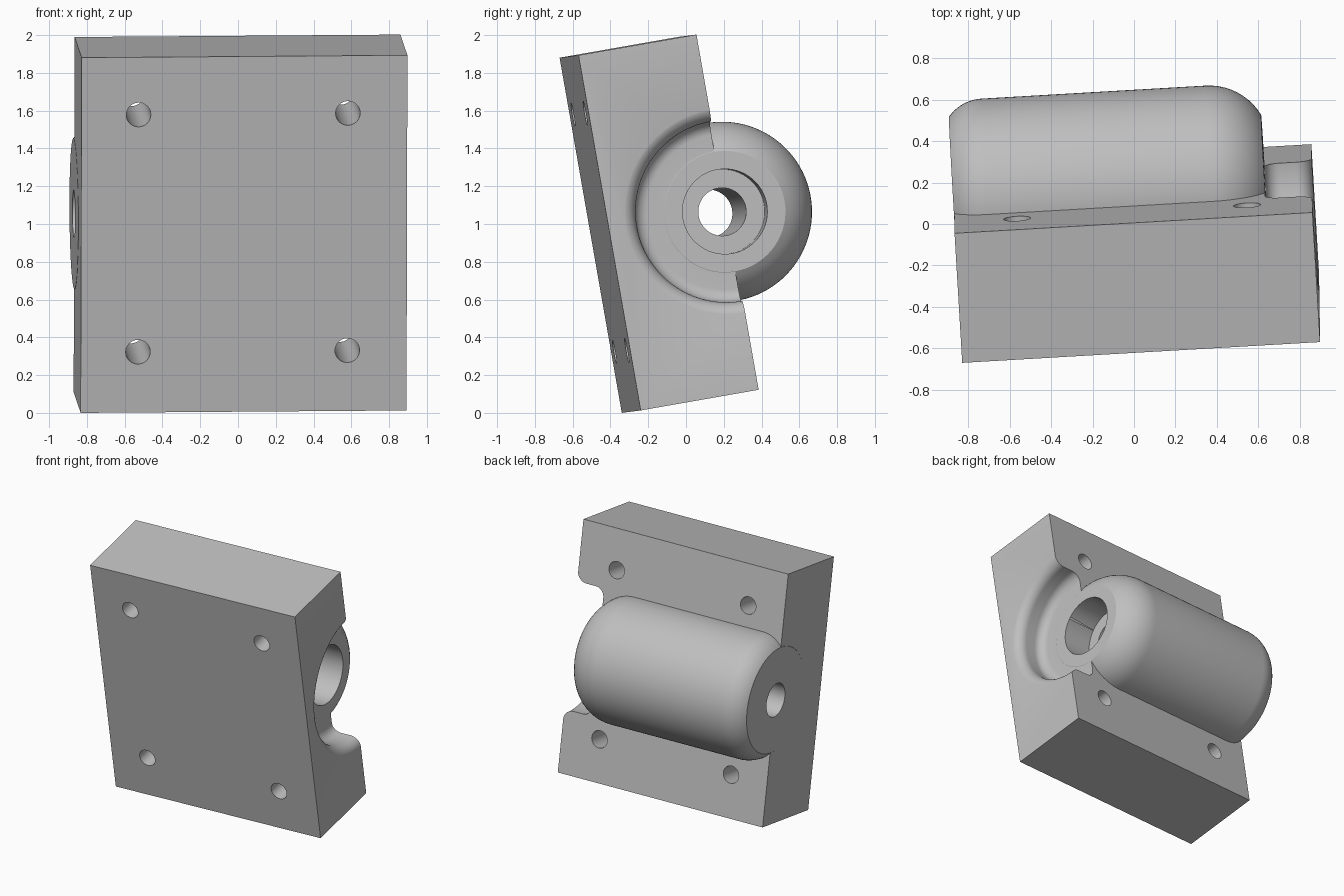
import bpy
import bmesh
from math import sin, cos, pi, radians
from mathutils import Matrix, Vector

cube = bpy.data.objects.get("Cube")
if cube:
    bpy.data.objects.remove(cube, do_unlink=True)

# Block size, and the bore axis, which lies in the block's back plane
W, T, H = 1.728, 0.635, 1.909
AXIS_Z = 0.96
FLOOR = 1.5          # recess floor along the axis
R = 0.477            # housing radius


def material(name, rgb):
    m = bpy.data.materials.new(name)
    m.use_nodes = True
    m.diffuse_color = (*rgb, 1)
    bsdf = next(n for n in m.node_tree.nodes if n.type == "BSDF_PRINCIPLED")
    bsdf.inputs["Base Color"].default_value = (*rgb, 1)
    return m


grey = material("plain_grey", (0.52, 0.52, 0.52))


def finish(name, bm):
    bmesh.ops.recalc_face_normals(bm, faces=bm.faces)
    mesh = bpy.data.meshes.new(name)
    bm.to_mesh(mesh)
    bm.free()
    mesh.materials.append(grey)
    ob = bpy.data.objects.new(name, mesh)
    bpy.context.collection.objects.link(ob)
    return ob


def arc(cx, cr, rad, a0, a1, n=10):
    """Points (along axis, radius) on an arc, angles in degrees."""
    angles = [radians(a0 + (a1 - a0) * i / n) for i in range(n + 1)]
    return [(cx + rad * cos(a), cr + rad * sin(a)) for a in angles]


def revolve(name, profile, origin, steps=96, along_y=False):
    """Closed solid of revolution about a line parallel to x (or y)."""
    bm = bmesh.new()
    verts = [bm.verts.new((x, r, 0)) for x, r in profile]
    edges = [bm.edges.new(pair) for pair in zip(verts, verts[1:])]
    bmesh.ops.spin(bm, geom=verts + edges, cent=(0, 0, 0), axis=(1, 0, 0),
                   angle=2 * pi, steps=steps)
    bmesh.ops.remove_doubles(bm, verts=bm.verts, dist=1e-5)
    bm.transform(Matrix.Rotation(pi / steps, 4, "X"))
    if along_y:
        bm.transform(Matrix.Rotation(pi / 2, 4, "Z"))
    bm.transform(Matrix.Translation(origin))
    return finish(name, bm)


def combine(target, tool, operation):
    bpy.context.view_layer.objects.active = target
    mod = target.modifiers.new(tool.name, "BOOLEAN")
    mod.operation = operation
    mod.solver = "EXACT"
    mod.object = tool
    bpy.ops.object.modifier_apply(modifier=mod.name)
    bpy.data.objects.remove(tool, do_unlink=True)


# Mounting block
bm = bmesh.new()
bmesh.ops.create_cube(bm, size=1)
bm.transform(Matrix.Translation((W / 2, T / 2, H / 2)) @ Matrix.Diagonal((W, T, H, 1)))
block = finish("bearing_block", bm)
centre = Vector((0, T, AXIS_Z))

# Round recess with a filleted floor and a rolled outer lip
f, lip = 0.07, 0.08
wall = 0.482
recess = [(FLOOR, 0)]
recess += arc(FLOOR + f, wall - f, f, 180, 90)
recess += arc(W + 0.002 - lip, wall + lip, lip, 270, 360)
recess += [(W + 0.2, wall + lip), (W + 0.2, 0)]
combine(block, revolve("recess_cutter", recess, centre), "DIFFERENCE")

# Rounded housing half sunk in the back of the block
big, small = 0.294, 0.205
housing = [(-0.002, 0)]
housing += arc(0.16, R - small, small, 142, 90)
housing += arc(FLOOR + 0.002 - 0.26, R - big, big, 90, 28)
housing += [(FLOOR + 0.002, 0)]
combine(block, revolve("housing", housing, centre), "UNION")

# Through bore with a wider counterbore
bore = [(-0.2, 0), (-0.2, 0.127), (1.26, 0.127), (1.26, 0.225), (2, 0.225), (2, 0)]
combine(block, revolve("bore_cutter", bore, centre), "DIFFERENCE")

# Four bolt holes
for x in (0.303, 1.413):
    for z in (0.325, 1.6):
        hole = [(-0.1, 0), (-0.1, 0.065), (T + 0.1, 0.065), (T + 0.1, 0)]
        combine(block, revolve("bolt_cutter", hole, (x, 0, z), 40, True), "DIFFERENCE")

# Smooth curved walls, crisp edges
bpy.ops.object.select_all(action="DESELECT")
block.select_set(True)
bpy.context.view_layer.objects.active = block
bpy.ops.object.shade_smooth_by_angle(angle=radians(20))

# Lean the part into its resting pose
ux = Vector((0.9983, 0.058, 0.0075)).normalized()
uy = Vector((0.002, -0.1725, 0.985)).cross(ux).normalized()
uz = ux.cross(uy)
pose = Matrix((ux, uy, uz)).transposed().to_4x4()
block.matrix_world = Matrix.Translation((-0.833, -0.34, 0)) @ pose
